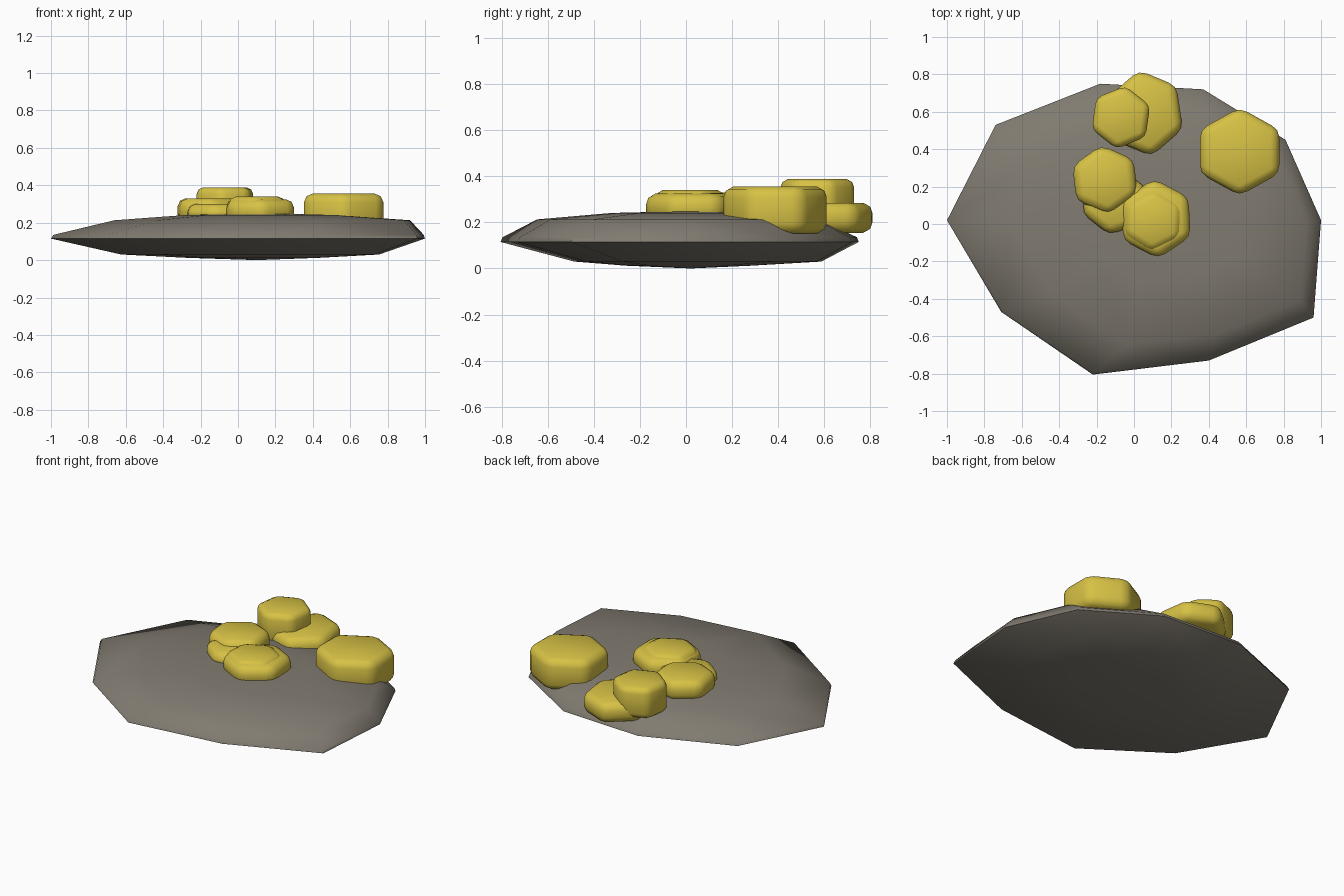
import bpy, bmesh, math

if "Cube" in bpy.data.objects:
    bpy.data.objects.remove(bpy.data.objects["Cube"])


def material(name, col):
    m = bpy.data.materials.new(name)
    m.diffuse_color = (*col, 1)
    m.use_nodes = True
    m.node_tree.nodes["Principled BSDF"].inputs["Base Color"].default_value = m.diffuse_color
    return m


stone = material("grey stone", (0.22, 0.2, 0.165))
gold = material("gold", (0.68, 0.54, 0.06))


def finish(name, bm, mat, angle):
    bmesh.ops.recalc_face_normals(bm, faces=bm.faces)
    me = bpy.data.meshes.new(name)
    bm.to_mesh(me)
    bm.free()
    ob = bpy.data.objects.new(name, me)
    bpy.context.collection.objects.link(ob)
    me.materials.append(mat)
    bpy.ops.object.select_all(action='DESELECT')
    bpy.context.view_layer.objects.active = ob
    ob.select_set(True)
    bpy.ops.object.shade_smooth_by_angle(angle=math.radians(angle))
    return ob


# Flat rock slab: one ten-sided outline, lofted through scaled rings
rim = [(-1, .02), (-.74, .53), (-.18, .75), (.37, .72), (.81, .45),
       (1, .02), (.96, -.5), (.4, -.73), (-.22, -.805), (-.71, -.47)]
# scale, x shift, y shift, height
levels = [(.35, .08, .02, .012), (.69, .065, .07, .03), (1, 0, 0, .115),
          (.99, .003, 0, .135), (.79, .13, -.01, .213), (.4, .12, 0, .241)]
bm = bmesh.new()
rings = [[bm.verts.new((x * s + dx, y * s + dy, z)) for x, y in rim]
         for s, dx, dy, z in levels]
for a, b in zip(rings, rings[1:]):
    for i in range(10):
        j = (i + 1) % 10
        bm.faces.new((a[i], a[j], b[j], b[i]))
for ring, tip in ((rings[0], (.1, .02, 0)), (rings[-1], (.15, .05, .25))):
    v = bm.verts.new(tip)
    for i in range(10):
        bm.faces.new((ring[i], ring[(i + 1) % 10], v))
finish("rock_slab", bm, stone, 50)


# Gold nuggets: rounded six-sided discs
def nugget(name, x, y, z0, z1, rx, ry, turn, bevel=.045):
    bm = bmesh.new()
    pts = [(math.cos(math.radians(turn + 60 * k)), math.sin(math.radians(turn + 60 * k)))
           for k in range(6)]
    vs = [bm.verts.new((x + rx * c, y + ry * s, z0)) for c, s in pts]
    f = bm.faces.new(vs)
    up = bmesh.ops.extrude_face_region(bm, geom=[f])["geom"]
    for v in up:
        if isinstance(v, bmesh.types.BMVert):
            v.co.z = z1
    bmesh.ops.recalc_face_normals(bm, faces=bm.faces)
    bmesh.ops.bevel(bm, geom=bm.edges[:], offset=bevel, segments=2,
                    profile=.5, affect='EDGES', clamp_overlap=True)
    finish(name, bm, gold, 60)


nugget("nugget_right", .565, .387, .152, .355, .245, .235, 90)
nugget("nugget_back", .06, .593, .155, .285, .215, .232, 99)
nugget("nugget_top", -.07, .57, .19, .388, .168, .17, 82, .035)
nugget("nugget_left", -.155, .235, .2, .33, .19, .187, 96)
nugget("nugget_under", -.1, .12, .2, .3, .19, .18, 80)
nugget("nugget_front_lower", .117, .028, .2, .325, .208, .213, 93)
nugget("nugget_front_upper", .102, .018, .22, .34, .178, .172, 88)
